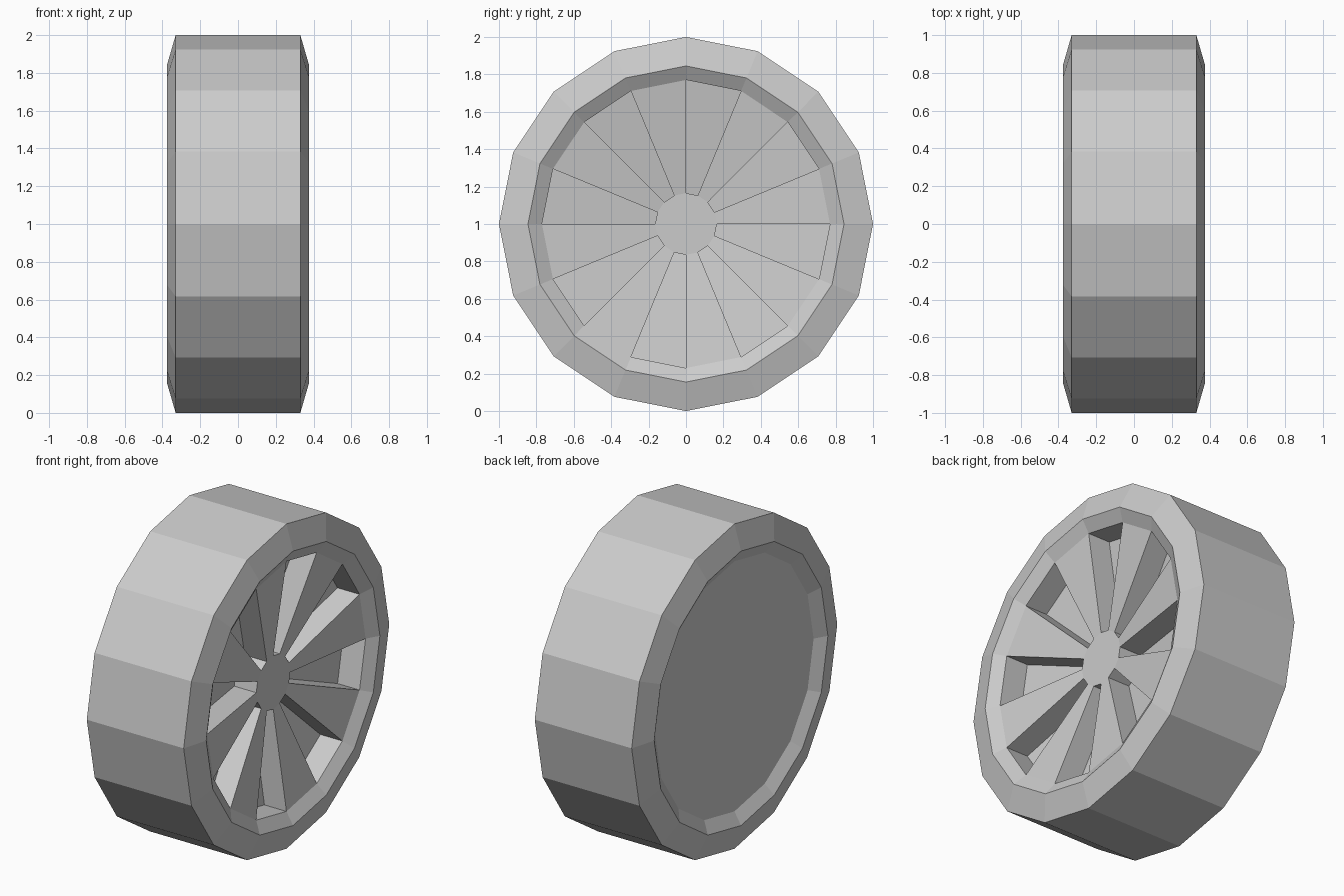
import bpy, bmesh
from math import cos, sin, tau

if "Cube" in bpy.data.objects:
    bpy.data.objects.remove(bpy.data.objects["Cube"])

SIDES = 16


def lathe(name, profile, caps=False, edit=None):
    """Turn (x, radius) points around the x axis into a flat-faced shell."""
    bm = bmesh.new()
    rings = [[bm.verts.new((x, r * cos(tau * i / SIDES), 1 + r * sin(tau * i / SIDES)))
              for i in range(SIDES)] for x, r in profile]
    bands = []
    for a, b in zip(rings, rings[1:]):
        bands.append([bm.faces.new((a[i], a[(i + 1) % SIDES], b[(i + 1) % SIDES], b[i]))
                      for i in range(SIDES)])
    if caps:
        bm.faces.new(rings[0])
        bm.faces.new(rings[-1])
    if edit:
        edit(bm, bands)
    bmesh.ops.recalc_face_normals(bm, faces=bm.faces[:])
    mesh = bpy.data.meshes.new(name)
    bm.to_mesh(mesh)
    bm.free()
    obj = bpy.data.objects.new(name, mesh)
    bpy.context.collection.objects.link(obj)
    return obj


def sink_windows(bm, bands):
    """Push every second sector of the dish inward, leaving eight spokes."""
    for face in bands[0][1::2]:
        new = bmesh.ops.extrude_face_region(bm, geom=[face])
        verts = [g for g in new["geom"] if isinstance(g, bmesh.types.BMVert)]
        bmesh.ops.translate(bm, verts=verts, vec=(-0.15, 0, 0))
        bm.faces.remove(face) if face.is_valid else None


# Tyre: wide tread with bevelled shoulders
lathe("tyre", [(0.375, 0.845), (0.33, 1), (-0.33, 1), (-0.375, 0.845)])

# Rim: hub cap, dished spokes, sloped lip, and a flat recessed back
lathe("spoked_rim", [(0.24, 0.165), (0.33, 0.77), (0.375, 0.845),
                     (-0.375, 0.845), (-0.33, 0.77)], caps=True, edit=sink_windows)
